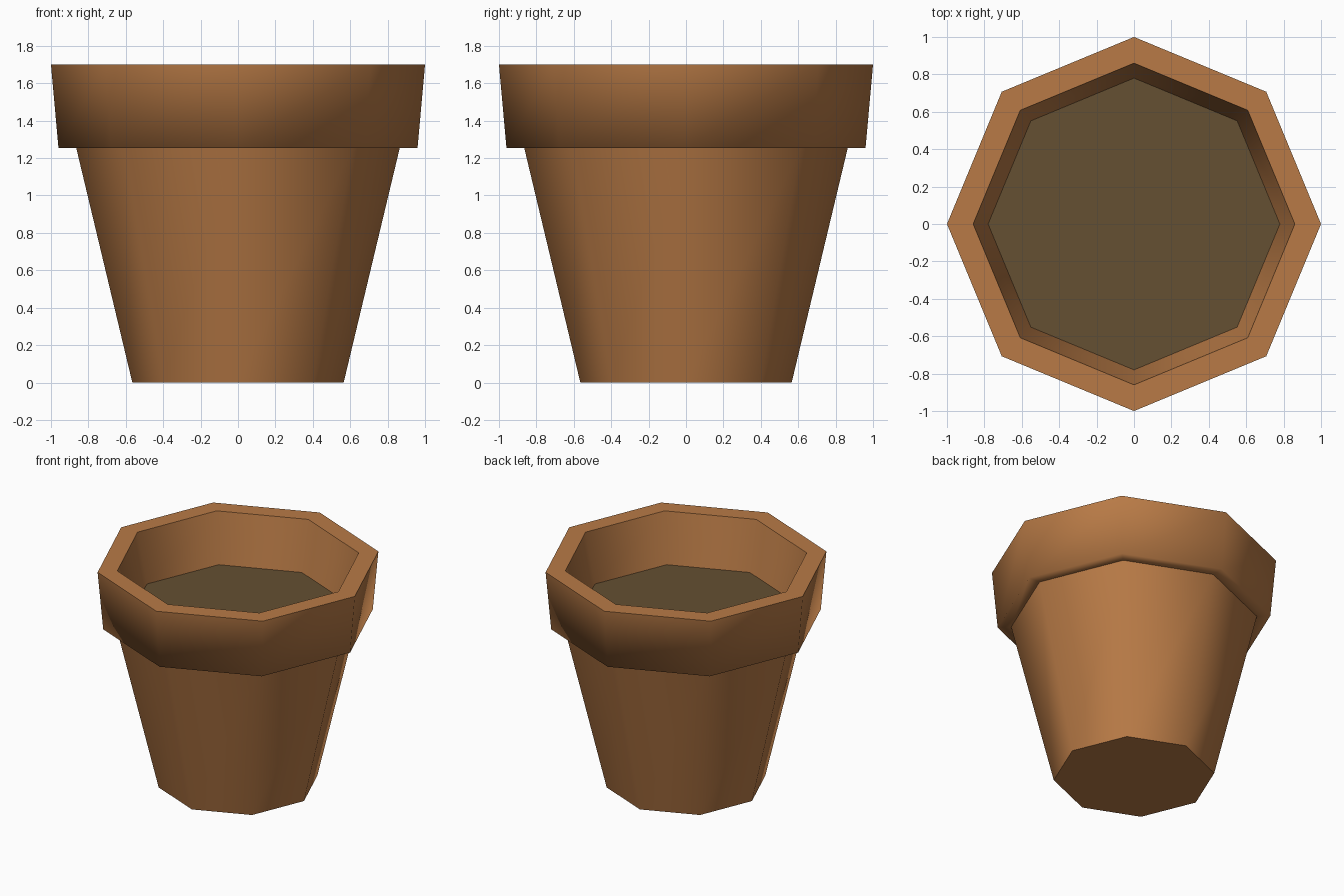
import bpy
import bmesh
from math import cos, sin, tau

SIDES = 8

cube = bpy.data.objects.get("Cube")
if cube:
    bpy.data.objects.remove(cube, do_unlink=True)


def make_material(name, color):
    mat = bpy.data.materials.new(name)
    mat.use_nodes = True
    mat.diffuse_color = color
    mat.node_tree.nodes["Principled BSDF"].inputs["Base Color"].default_value = color
    return mat


def lathe(name, profile, mat, sharp=(), cap_start=False, cap_end=False):
    """Sweep (radius, height) points around z; the listed rings stay sharp."""
    bm = bmesh.new()
    rings = [[bm.verts.new((r * cos(tau * i / SIDES), r * sin(tau * i / SIDES), z))
              for i in range(SIDES)] for r, z in profile]
    for low, high in zip(rings, rings[1:]):
        for i in range(SIDES):
            j = (i + 1) % SIDES
            bm.faces.new((low[i], low[j], high[j], high[i]))
    if cap_start:
        bm.faces.new(rings[0][::-1])
    if cap_end:
        bm.faces.new(rings[-1])
    for face in bm.faces:
        face.smooth = True
    for k in sharp:
        for i in range(SIDES):
            bm.edges.get((rings[k][i], rings[k][(i + 1) % SIDES])).smooth = False
    mesh = bpy.data.meshes.new(name)
    bm.to_mesh(mesh)
    bm.free()
    mesh.materials.append(mat)
    obj = bpy.data.objects.new(name, mesh)
    bpy.context.collection.objects.link(obj)
    return obj


terracotta = make_material("terracotta", (0.479, 0.195, 0.061, 1))
earth = make_material("dark_soil", (0.128, 0.079, 0.032, 1))

# Tapered body with a flat base
lathe("pot_body", [(0.565, 0), (0.865, 1.255)], terracotta, sharp=[0], cap_start=True)

# Thick collar: underside, outer wall, flat top, inner wall
lathe("pot_rim", [(0.865, 1.255), (0.96, 1.255), (1.0, 1.70), (0.86, 1.70), (0.78, 1.32)],
      terracotta, sharp=[2, 3])

# Soil surface
lathe("soil", [(0.78, 1.32)], earth, cap_end=True)
